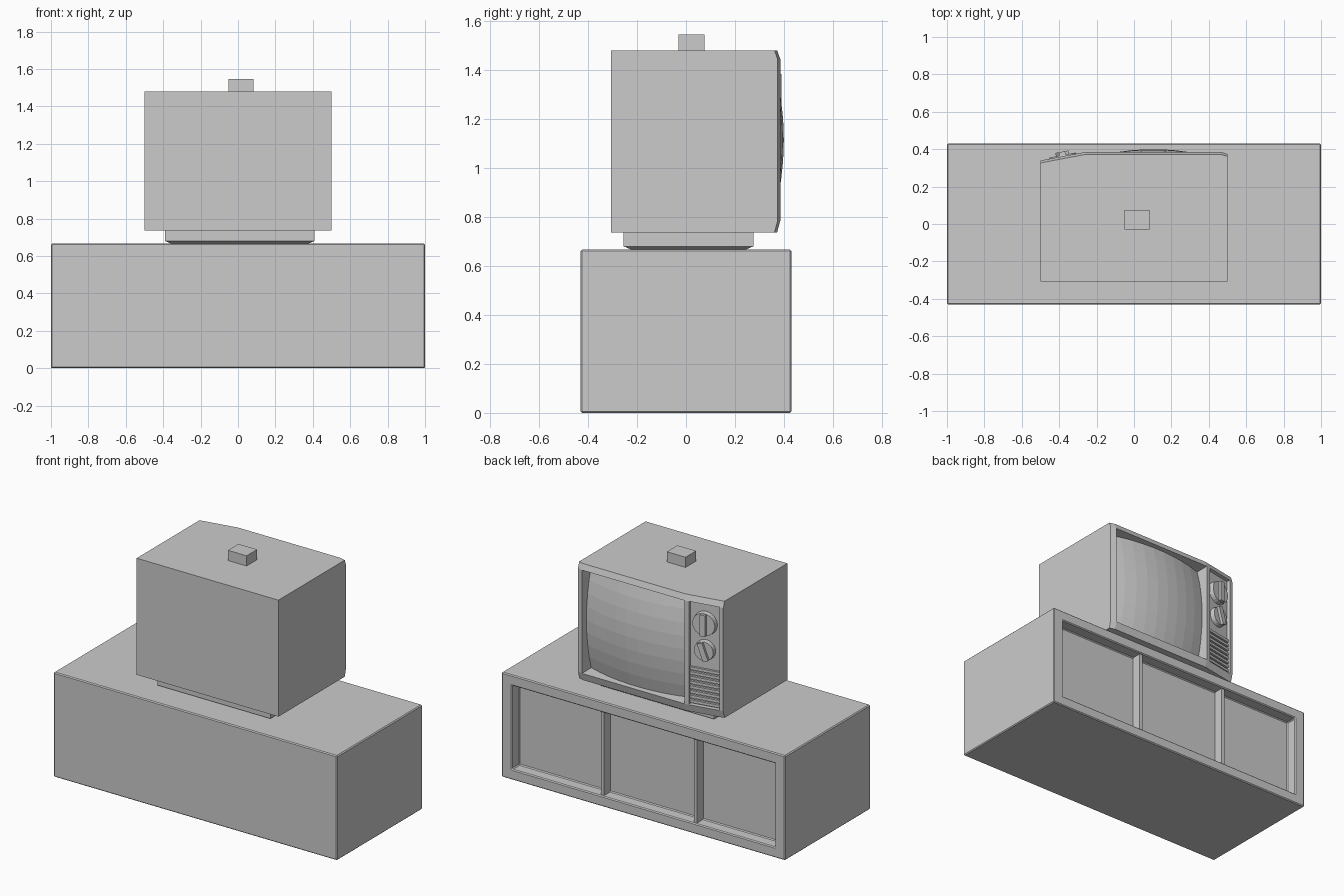
import bpy, bmesh, math
from mathutils import Matrix, Vector

if "Cube" in bpy.data.objects:
    bpy.data.objects.remove(bpy.data.objects["Cube"])


def finish(name, bm):
    bmesh.ops.recalc_face_normals(bm, faces=bm.faces)
    me = bpy.data.meshes.new(name)
    bm.to_mesh(me)
    bm.free()
    ob = bpy.data.objects.new(name, me)
    bpy.context.collection.objects.link(ob)
    return ob


def box(name, lo, hi, frame=Matrix(), taper=None):
    lo, hi = Vector(lo), Vector(hi)
    bm = bmesh.new()
    bmesh.ops.create_cube(bm, size=1)
    if taper:  # pull the lower edge inwards
        for v in bm.verts:
            if v.co.z < 0:
                v.co.x -= math.copysign(taper / (hi.x - lo.x), v.co.x)
                v.co.y -= math.copysign(taper / (hi.y - lo.y), v.co.y)
    bm.transform(frame @ Matrix.Translation((lo + hi) / 2) @ Matrix.Diagonal((*(hi - lo), 1)))
    return finish(name, bm)


def case(name, cols, rows, back, holes):
    """Closed case facing +y. cols = (x, y), rows = (z, y offset),
    holes = {(column, row): (inset, depth)}."""
    bm = bmesh.new()
    grid = [[bm.verts.new((x, y + dy, z)) for z, dy in rows] for x, y in cols]
    cells = {}
    for c in range(len(cols) - 1):
        for r in range(len(rows) - 1):
            cells[c, r] = bm.faces.new((grid[c][r], grid[c + 1][r],
                                        grid[c + 1][r + 1], grid[c][r + 1]))
    bm.normal_update()
    rim = [e for e in bm.edges if e.is_boundary]
    ext = bmesh.ops.extrude_edge_only(bm, edges=rim)["geom"]
    for v in ext:
        if isinstance(v, bmesh.types.BMVert):
            v.co.y = back
    bmesh.ops.holes_fill(bm, edges=[e for e in bm.edges if e.is_boundary], sides=0)
    for key, (inset, depth) in holes.items():
        bmesh.ops.inset_individual(bm, faces=[cells[key]], thickness=inset, depth=-depth)
    return finish(name, bm)


# low cabinet with a recessed front
cabinet = case("cabinet",
               [(1, .43), (.927, .43), (-.927, .43), (-1, .43)],
               [(0, 0), (.067, 0), (.6, 0), (.667, 0)],
               -.43, {(1, 1): (.0005, .075)})
bev = cabinet.modifiers.new("soft_edges", "BEVEL")
bev.width, bev.segments, bev.limit_method = .006, 1, "ANGLE"

# upright dividers between the cabinet doors
for i, x in enumerate((.295, -.36)):
    box(f"door_divider_{i + 1}", (x - .011, .35, .067), (x + .011, .418, .6))

# television foot with a tapered lower edge
box("foot", (-.39, -.255, .68), (.408, .275, .737))
box("foot_taper", (-.39, -.255, .665), (.408, .275, .68), taper=.035)

# television case: sloped rim, screen opening and angled control panel
case("television_case",
     [(.5, .374), (.464, .385), (-.258, .385), (-.286, .380), (-.476, .344), (-.5, .339)],
     [(.737, -.013), (.785, 0), (1.443, 0), (1.48, -.013)],
     -.307, {(1, 1): (.008, .095), (3, 1): (.003, .022)})

# bulging faceted screen
bm = bmesh.new()
bmesh.ops.create_grid(bm, x_segments=9, y_segments=8, size=1)
R = 1.2
for v in bm.verts:
    dx, dz = v.co.x * .357, v.co.y * .326
    v.co = (.103 + dx, .40 - R + math.sqrt(R * R - dx * dx - dz * dz), 1.114 + dz)
screen = finish("screen", bm)
if screen.data.polygons[0].normal.y < 0:
    screen.data.flip_normals()

# controls, placed in the frame of the angled panel
panel = Matrix.Translation((-.377, .341, 0)) @ Matrix.Rotation(math.atan(.19), 4, "Z")
for i, (z, r, turn) in enumerate(((1.315, .075, 0), (1.145, .064, 20))):
    frame = panel @ Matrix.Translation((0, 0, z)) @ Matrix.Rotation(math.radians(turn), 4, "Y")
    bm = bmesh.new()
    bmesh.ops.create_cone(bm, cap_ends=True, segments=24, radius1=r, radius2=r * .95, depth=.03,
                          matrix=frame @ Matrix.Translation((0, .013, 0)) @ Matrix.Rotation(-math.pi / 2, 4, "X"))
    finish(f"knob_{i + 1}", bm)
    box(f"knob_grip_{i + 1}", (-.017, .02, -r * .9), (.017, .046, r * .9), frame)

# speaker slats
for i in range(8):
    z = .805 + i * .03
    box(f"speaker_slat_{i + 1}", (-.094, -.005, z - .009), (.094, .014, z + .009), panel)

# block on top of the case
box("top_block", (-.05, -.03, 1.475), (.082, .076, 1.545))
